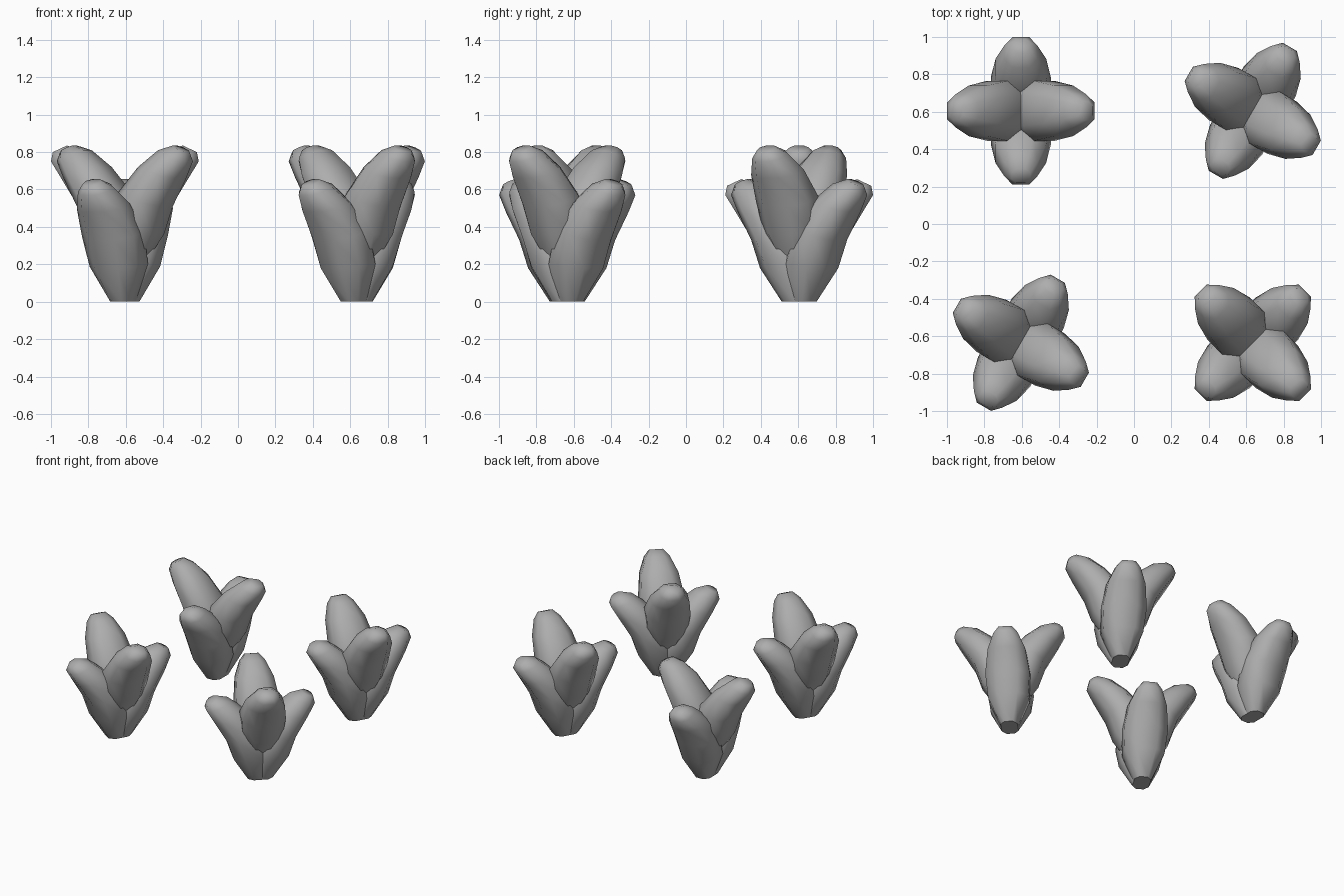
import bpy
import bmesh
from math import radians
from mathutils import Matrix, Vector

cube = bpy.data.objects.get("Cube")
if cube:
    bpy.data.objects.remove(cube, do_unlink=True)

grey = bpy.data.materials.new("leaf_grey")
grey.use_nodes = True
colour = (0.42, 0.42, 0.42, 1)
grey.diffuse_color = colour
grey.node_tree.nodes["Principled BSDF"].inputs["Base Color"].default_value = colour

# Petal rings from base to tip: outer (r, z), inner (r, z), half width
RINGS = [
    ((0.09, 0.0), (-0.05, 0.0), 0.06),
    ((0.2, 0.18), (-0.07, 0.21), 0.145),
    ((0.25, 0.33), (0.0, 0.4), 0.16),
    ((0.34, 0.48), (0.12, 0.54), 0.135),
    ((0.395, 0.57), (0.23, 0.63), 0.088),
    ((0.385, 0.62), (0.31, 0.655), 0.05),
]
# Rounded-box cross-section: (across, through) factors
SECTION = [(1, 0.45), (0.5, 1), (-0.5, 1), (-1, 0.45),
           (-1, -0.45), (-0.5, -1), (0.5, -1), (1, -0.45)]


def make_petal_mesh():
    bm = bmesh.new()
    loops = []
    for outer, inner, width in RINGS:
        a = Vector((outer[0], 0, outer[1]))
        b = Vector((inner[0], 0, inner[1]))
        mid, half = (a + b) / 2, (a - b) / 2
        loops.append([bm.verts.new(mid + half * v + Vector((0, width * u, 0)))
                      for u, v in SECTION])
    n = len(SECTION)
    for low, high in zip(loops, loops[1:]):
        for i in range(n):
            j = (i + 1) % n
            bm.faces.new((low[i], low[j], high[j], high[i])).smooth = True
    bm.faces.new(loops[-1]).smooth = True
    bm.faces.new(loops[0])
    bmesh.ops.recalc_face_normals(bm, faces=bm.faces)
    mesh = bpy.data.meshes.new("petal")
    bm.to_mesh(mesh)
    bm.free()
    mesh.materials.append(grey)
    return mesh


petal_mesh = make_petal_mesh()


# Each plant has two raised petals crossing two low ones
def add_plant(name, x, y, turn):
    for i in range(4):
        raised = i % 2 == 0
        kind = "high_petal" if raised else "low_petal"
        obj = bpy.data.objects.new(f"{name}_{kind}_{i // 2 + 1}", petal_mesh)
        obj.matrix_world = (Matrix.Translation((x, y, 0.18 if raised else 0))
                            @ Matrix.Rotation(radians(turn + 90 * i), 4, "Z"))
        bpy.context.collection.objects.link(obj)


add_plant("back_right_plant", -0.605, 0.605, 0)
add_plant("back_left_plant", 0.635, 0.605, -30)
add_plant("front_right_plant", -0.605, -0.635, -30)
add_plant("front_left_plant", 0.635, -0.635, -45)
